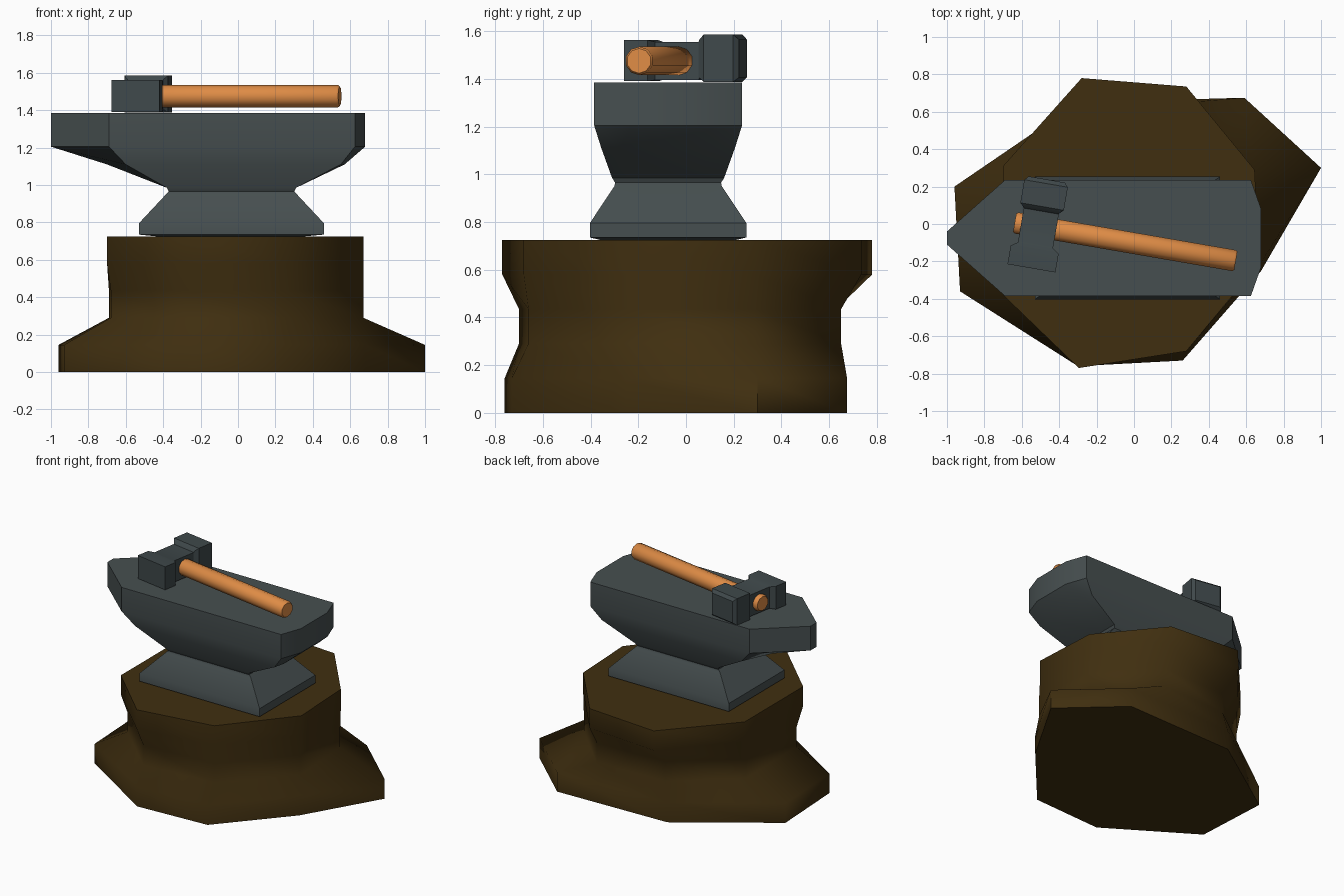
import bpy
import bmesh
from math import radians, cos, sin, pi
from mathutils import Matrix, Vector

default_cube = bpy.data.objects.get("Cube")
if default_cube:
    bpy.data.objects.remove(default_cube, do_unlink=True)


def make_material(name, red, green, blue):
    material = bpy.data.materials.new(name)
    material.use_nodes = True
    colour = (red, green, blue, 1)
    material.diffuse_color = colour
    shader = material.node_tree.nodes["Principled BSDF"]
    shader.inputs["Base Color"].default_value = colour
    return material


def loft(name, rings, material, smooth_angle, matrix=None):
    """Skin a stack of equal-length point rings and cap both ends."""
    bm = bmesh.new()
    loops = [[bm.verts.new(point) for point in ring] for ring in rings]
    count = len(loops[0])
    for lower, upper in zip(loops, loops[1:]):
        for i in range(count):
            j = (i + 1) % count
            bm.faces.new((lower[i], lower[j], upper[j], upper[i]))
    bm.faces.new(loops[0])
    bm.faces.new(loops[-1])
    bmesh.ops.recalc_face_normals(bm, faces=bm.faces)
    if matrix:
        bmesh.ops.transform(bm, matrix=matrix, verts=bm.verts)
    mesh = bpy.data.meshes.new(name)
    bm.to_mesh(mesh)
    bm.free()
    mesh.materials.append(material)
    obj = bpy.data.objects.new(name, mesh)
    bpy.context.collection.objects.link(obj)
    bpy.ops.object.select_all(action="DESELECT")
    obj.select_set(True)
    bpy.context.view_layer.objects.active = obj
    bpy.ops.object.shade_smooth_by_angle(angle=radians(smooth_angle))
    return obj


bark = make_material("dark bark brown", 0.051, 0.028, 0.005)
steel = make_material("anvil steel grey", 0.062, 0.078, 0.080)
hammer_steel = make_material("hammer steel grey", 0.050, 0.066, 0.070)
handle_wood = make_material("orange handle wood", 0.73, 0.26, 0.06)

# Tree stump: irregular octagons with flared roots and a narrow middle
root_outline = [(-.3, .65), (.59, .675), (1, .3), (.68, -.25),
                (.26, -.73), (-.3, -.76), (-.93, -.36), (-.96, .2)]
trunk_outline = [(-.27, .63), (.28, .65), (.64, .29), (.67, -.22),
                 (.27, -.66), (-.29, -.7), (-.68, -.33), (-.69, .28)]
crown_outline = [(-.28, .78), (.28, .735), (.645, .29), (.67, -.21),
                 (.28, -.68), (-.295, -.77), (-.7, -.38), (-.7, .31)]
stump_top = 0.725
stump_outlines = [root_outline, root_outline, trunk_outline,
                  trunk_outline, crown_outline, crown_outline]
stump_step = stump_top / (len(stump_outlines) - 1)
loft("tree_stump",
     [[(x, y, level * stump_step) for x, y in outline]
      for level, outline in enumerate(stump_outlines)],
     bark, 65)

# Anvil: symmetric outlines with a pointed horn at one end
anvil_centre_y = -0.075


def anvil_ring(z, horn_x, horn_w, left_x, width, right_x, heel_x, heel_w):
    half = [(horn_x, horn_w), (left_x, width), (right_x, width), (heel_x, heel_w)]
    outline = half + [(x, -y) for x, y in reversed(half)]
    return [(x, anvil_centre_y + y, z) for x, y in outline]


def block_ring(z, left_x, right_x, width):
    return anvil_ring(z, left_x, width * .5, left_x, width,
                      right_x, right_x, width * .5)


face_shape = (-1, .035, -.69, .31, .625, .68, .155)
loft("anvil",
     [block_ring(stump_top, -.43, .35, .285),
      block_ring(.735, -.53, .46, .328),
      block_ring(.795, -.53, .46, .328),
      block_ring(.95, -.385, .315, .225),
      block_ring(.965, -.37, .3, .222),
      block_ring(.985, -.38, .31, .235),
      anvil_ring(1.11, -.7, .06, -.6, .28, .55, .57, .2),
      anvil_ring(1.205, *face_shape),
      anvil_ring(1.385, *face_shape)],
     steel, 35)

# Hammer lying on the anvil: local x is the handle, local y is the head
hammer_pose = Matrix.Translation((-.51, -.015, 1.475)) @ Matrix.Rotation(radians(-9.8), 4, "Z")


def head_ring(y, half_width, low, high):
    return [(-half_width, y, low), (half_width, y, low),
            (half_width, y, high), (-half_width, y, high)]


striking_face = (.13, -.085, .087)
neck = (.095, -.08, .08)
peen = (.118, -.088, .11)
peen_chamfer = (.098, -.07, .09)
loft("hammer_head",
     [head_ring(y, *section) for y, section in (
         (-.225, striking_face), (-.125, striking_face),
         (-.1, neck), (.085, neck),
         (.09, peen_chamfer), (.11, peen),
         (.235, peen), (.257, peen_chamfer))],
     hammer_steel, 25, hammer_pose)

# Round handle passing through the head, with softened ends
handle_sides = 10


def handle_ring(x, radius):
    angles = [(i + .5) * 2 * pi / handle_sides for i in range(handle_sides)]
    return [(x, radius * cos(a), radius * sin(a)) for a in angles]


loft("hammer_handle",
     [handle_ring(x, radius) for x, radius in (
         (-.13, .052), (-.12, .06), (1.06, .06), (1.07, .052))],
     handle_wood, 40, hammer_pose)
